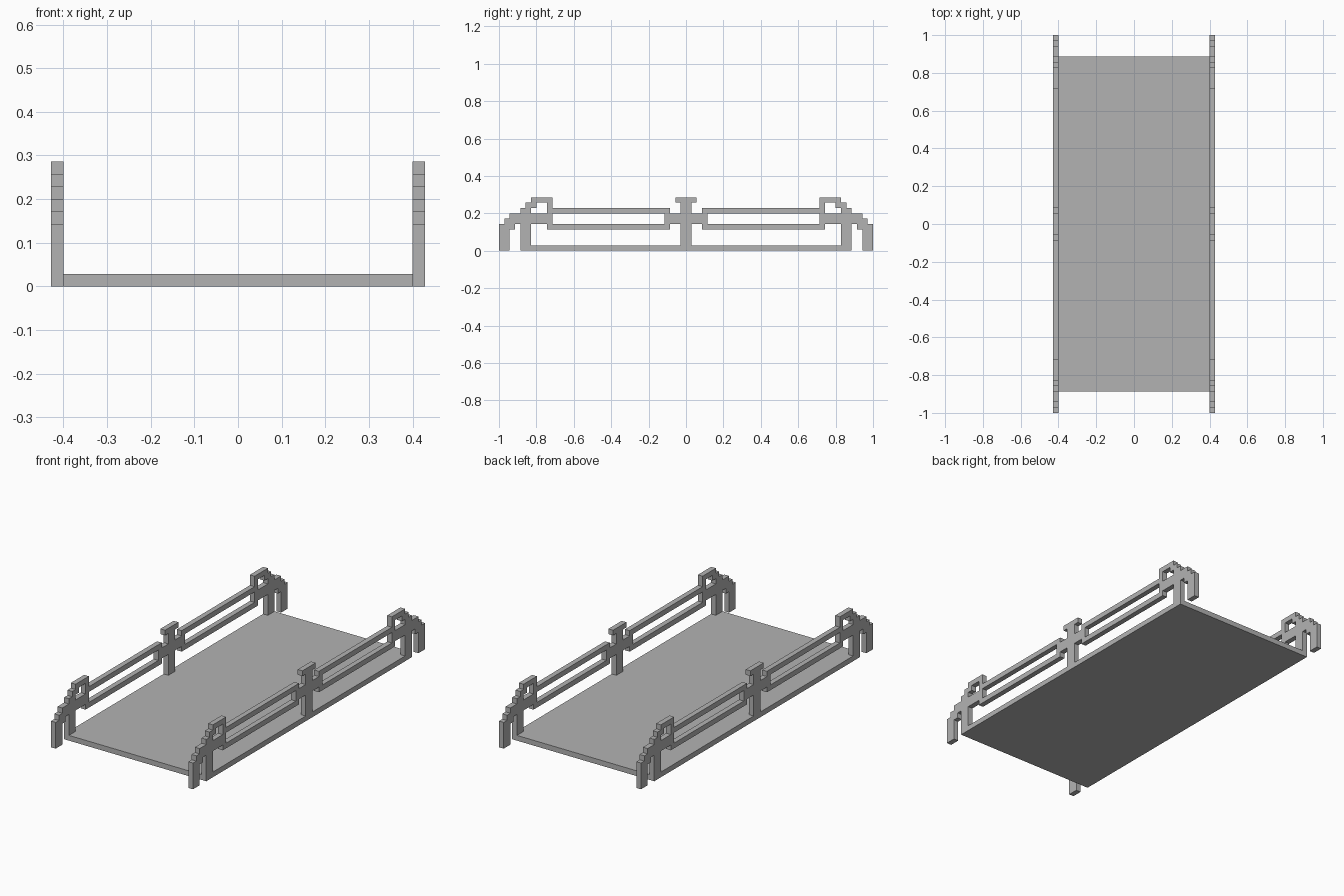
import bpy
import bmesh

cube = bpy.data.objects.get("Cube")
if cube:
    bpy.data.objects.remove(cube, do_unlink=True)

U = 1 / 35  # one block of the stepped design

grey = bpy.data.materials.new("stone_grey")
grey.use_nodes = True
colour = (0.45, 0.45, 0.45, 1)
grey.diffuse_color = colour
grey.node_tree.nodes["Principled BSDF"].inputs["Base Color"].default_value = colour

# Half of the railing outline as rectangles in blocks: y0, y1, z0, z1
END_POST = [(34, 35, 0, 5), (33, 34, 0, 6)]
ARCH = [(32, 33, 4, 7), (31, 32, 5, 7), (30, 31, 0, 8), (29, 30, 0, 9)]
SCROLL = [(25, 29, 5, 7), (28, 29, 8, 10), (26, 28, 9, 10), (25, 26, 4, 10)]
RAILS = [(3, 25, 4, 5), (3, 25, 7, 8), (0, 31, 0, 1)]
MIDDLE = [(0, 1, 0, 10), (0, 4, 5, 7), (0, 2, 9, 10)]
HALF = END_POST + ARCH + SCROLL + RAILS + MIDDLE


def finish(bm, name):
    bmesh.ops.recalc_face_normals(bm, faces=bm.faces)
    mesh = bpy.data.meshes.new(name)
    bm.to_mesh(mesh)
    bm.free()
    mesh.materials.append(grey)
    obj = bpy.data.objects.new(name, mesh)
    bpy.context.collection.objects.link(obj)
    return obj


def railing(name, x0):
    """Merge the rectangles into one clean sheet, then extrude it by one block."""
    rects = HALF + [(-b, -a, c, d) for a, b, c, d in HALF]
    ys = sorted({v for r in rects for v in r[:2]})
    zs = sorted({v for r in rects for v in r[2:]})
    bm = bmesh.new()
    verts = {}

    def vert(y, z):
        if (y, z) not in verts:
            verts[y, z] = bm.verts.new((x0 * U, y * U, z * U))
        return verts[y, z]

    for y0, y1 in zip(ys, ys[1:]):
        for z0, z1 in zip(zs, zs[1:]):
            if any(a <= y0 and y1 <= b and c <= z0 and z1 <= d for a, b, c, d in rects):
                bm.faces.new([vert(y0, z0), vert(y1, z0), vert(y1, z1), vert(y0, z1)])
    sheet = list(bm.faces)
    ret = bmesh.ops.extrude_face_region(bm, geom=sheet, use_keep_orig=True)
    moved = [g for g in ret["geom"] if isinstance(g, bmesh.types.BMVert)]
    bmesh.ops.translate(bm, verts=moved, vec=(U, 0, 0))
    return finish(bm, name)


railing("left_railing", 14)
railing("right_railing", -15)

# Flat deck between the railings
bm = bmesh.new()
bmesh.ops.create_cube(bm, size=1)
bmesh.ops.scale(bm, vec=(28 * U, 62 * U, U), verts=bm.verts)
bmesh.ops.translate(bm, vec=(0, 0, U / 2), verts=bm.verts)
finish(bm, "deck")
